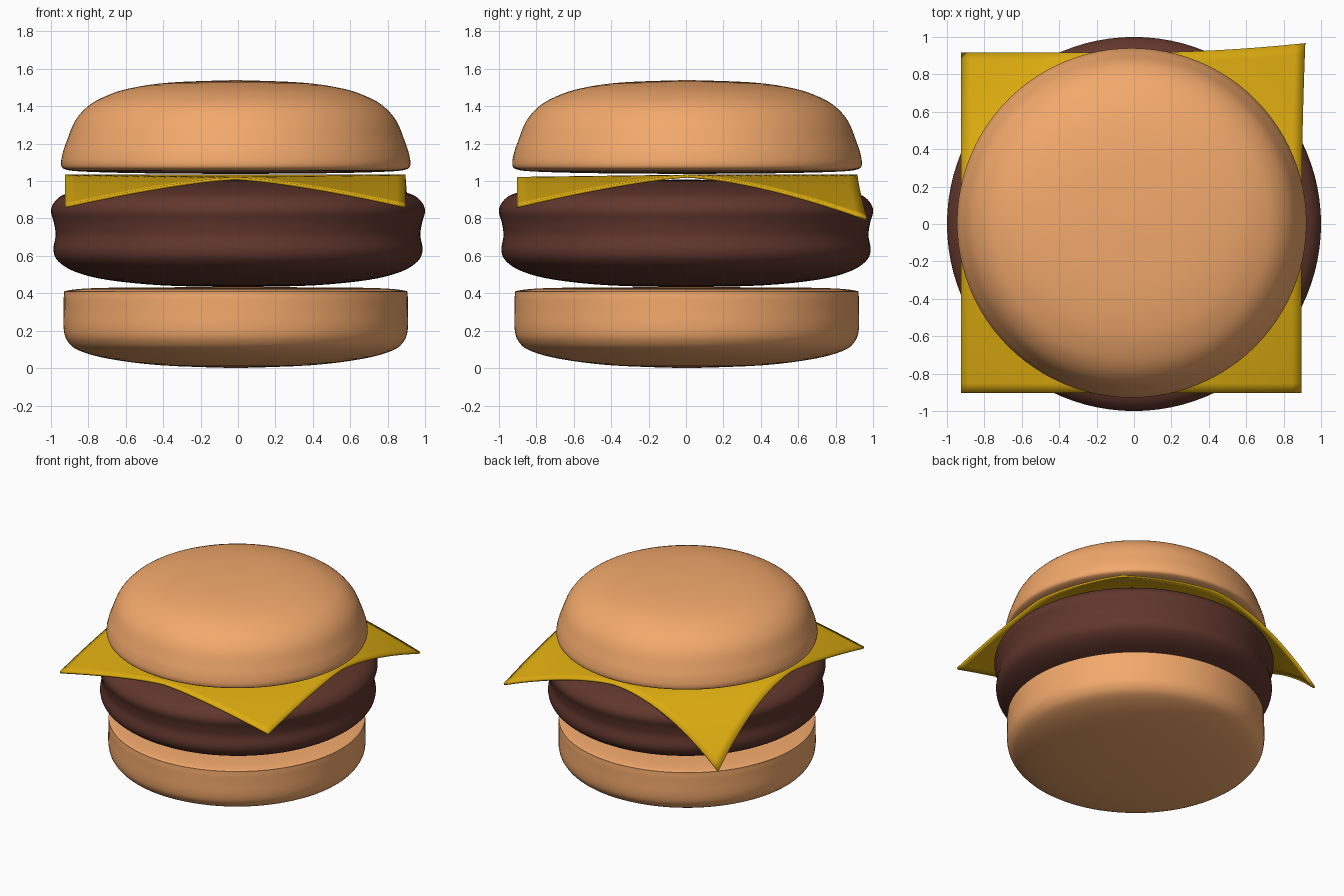
import bpy, bmesh, math
from mathutils import Vector

if "Cube" in bpy.data.objects:
    bpy.data.objects.remove(bpy.data.objects["Cube"])


def material(name, rgb):
    m = bpy.data.materials.new(name)
    m.diffuse_color = (*rgb, 1)
    m.use_nodes = True
    m.node_tree.nodes["Principled BSDF"].inputs["Base Color"].default_value = m.diffuse_color
    return m


BUN = material("bread", (0.90, 0.40, 0.15))
MEAT = material("meat", (0.12, 0.038, 0.026))
CHEESE = material("cheese", (0.72, 0.41, 0.005))


def finish(name, bm, mat):
    bmesh.ops.recalc_face_normals(bm, faces=bm.faces)
    me = bpy.data.meshes.new(name)
    bm.to_mesh(me)
    bm.free()
    ob = bpy.data.objects.new(name, me)
    bpy.context.collection.objects.link(ob)
    me.materials.append(mat)
    me.polygons.foreach_set("use_smooth", [True] * len(me.polygons))
    return ob


def smooth_path(pts, n=4):
    """Catmull-Rom curve through the profile points."""
    p = [Vector(q) for q in pts]
    p = [p[0]] + p + [p[-1]]
    out = []
    for a, b, c, d in zip(p, p[1:], p[2:], p[3:]):
        for i in range(n):
            t = i / n
            out.append(0.5 * (2 * b + (c - a) * t + (2 * a - 5 * b + 4 * c - d) * t**2
                              + (3 * b - a - 3 * c + d) * t**3))
    return out + [p[-1]]


def lathe(name, profile, centre, mat, sides=96):
    """Revolve a (radius, height) profile that starts and ends on the axis."""
    bm = bmesh.new()
    cx, cy = centre
    vs = [bm.verts.new((cx + max(q.x, 0), cy, q.y)) for q in smooth_path(profile)]
    es = [bm.edges.new(e) for e in zip(vs, vs[1:])]
    bmesh.ops.spin(bm, geom=vs + es, cent=(cx, cy, 0), axis=(0, 0, 1),
                   angle=2 * math.pi, steps=sides, use_duplicate=False)
    bmesh.ops.remove_doubles(bm, verts=bm.verts, dist=1e-4)
    return finish(name, bm, mat)


# buns and patty
lathe("bottom_bun", [(0, 0), (0.4, 0.015), (0.68, 0.05), (0.84, 0.095), (0.9, 0.145),
                     (0.92, 0.21), (0.92, 0.32), (0.918, 0.395), (0.9, 0.415),
                     (0.75, 0.428), (0.4, 0.432), (0, 0.433)], (-0.012, 0.004), BUN)

lathe("patty", [(0, 0.433), (0.4, 0.442), (0.7, 0.472), (0.87, 0.515), (0.96, 0.57),
                (0.987, 0.63), (0.975, 0.71), (0.985, 0.78), (1.0, 0.84), (0.98, 0.89),
                (0.92, 0.932), (0.75, 0.972), (0.4, 1.0), (0, 1.008)], (0, 0), MEAT)

lathe("top_bun", [(0, 1.038), (0.5, 1.042), (0.8, 1.05), (0.91, 1.062), (0.934, 1.09),
                  (0.925, 1.15), (0.905, 1.21), (0.86, 1.32), (0.79, 1.4), (0.7, 1.452),
                  (0.57, 1.495), (0.35, 1.527), (0, 1.54)], (-0.012, 0.006), BUN)

# cheese slice: square sheet whose corners droop, two of them further
bm = bmesh.new()
bmesh.ops.create_grid(bm, x_segments=36, y_segments=36, size=0.91)
for v in bm.verts:
    x, y = v.co.x, v.co.y
    t = max(0, (abs(x) + abs(y) - 0.91) / 0.91)
    drop = 0.15 * t**1.35
    dx = dy = 0
    if y > 0 and x < 0:
        drop += 0.30 * t**2.1
    elif y > 0 and x > 0:
        drop += 0.08 * t**2
        dx, dy = 0.02 * t**2, 0.05 * t**2
    v.co = (x - 0.014 + dx, y + 0.007 + dy, 1.034 - drop)
    v.co.z -= 0.012 * max(0, -y) / 0.91
slice_ob = finish("cheese_slice", bm, CHEESE)
mod = slice_ob.modifiers.new("thickness", 'SOLIDIFY')
mod.thickness = 0.016
mod.offset = -1

# keep rims crisp
for ob in bpy.context.collection.objects:
    ob.select_set(True)
bpy.context.view_layer.objects.active = slice_ob
bpy.ops.object.shade_smooth_by_angle(angle=math.radians(50))
